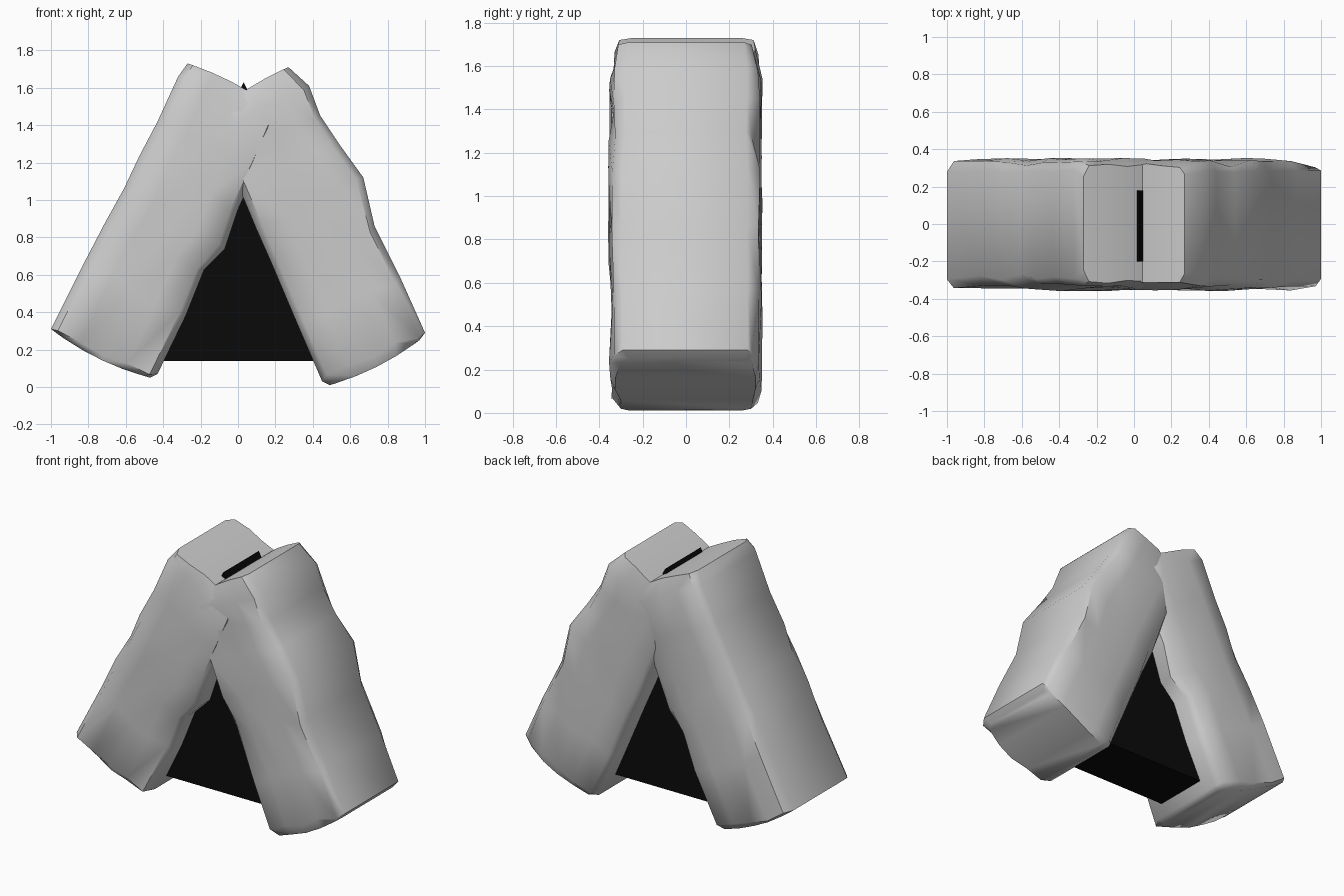
import bpy, bmesh, math, random
from mathutils import Vector

if "Cube" in bpy.data.objects:
    bpy.data.objects.remove(bpy.data.objects["Cube"])
random.seed(7)


def flat_material(name, value):
    mat = bpy.data.materials.new(name)
    mat.use_nodes = True
    colour = (value, value, value, 1)
    mat.diffuse_color = colour
    bsdf = mat.node_tree.nodes["Principled BSDF"]
    bsdf.inputs["Base Color"].default_value = colour
    bsdf.inputs["Roughness"].default_value = 0.9
    return mat


stone = flat_material("stone grey", 0.6)
dark = flat_material("tent black", 0.003)


def add_object(name, bm, mat):
    bmesh.ops.recalc_face_normals(bm, faces=bm.faces)
    mesh = bpy.data.meshes.new(name)
    bm.to_mesh(mesh)
    bm.free()
    mesh.materials.append(mat)
    obj = bpy.data.objects.new(name, mesh)
    bpy.context.collection.objects.link(obj)
    return obj


# Cross-section of a slab: fraction across its width, half depth
SECTION = [(0, .285), (.06, .335), (.28, .345), (.5, .345),
           (.72, .345), (.94, .335), (1, .285)]


def leaning_slab(name, stations):
    """Loft a chipped stone slab through (outer edge, inner edge) pairs."""
    bm = bmesh.new()
    n, last = len(SECTION), len(stations) - 1
    axis = Vector((stations[-1][0][0] - stations[0][0][0], 0,
                   stations[-1][0][1] - stations[0][0][1])).normalized()
    rings = []
    for i, (outer, inner) in enumerate(stations):
        a, b = Vector((outer[0], 0, outer[1])), Vector((inner[0], 0, inner[1]))
        is_end = i in (0, last)
        bulge = {0: -.025, last: .02}.get(i, 0)
        sides = []
        for side in (-1, 1):
            row = []
            for u, depth in SECTION:
                p = a.lerp(b, u) + axis * bulge * 4 * u * (1 - u)
                p.y = side * depth * (.91 if is_end else 1)
                # Rough, weathered surface, more worn on the front
                worn = .014 if side < 0 else .009
                p.y += random.uniform(-worn, worn)
                if not is_end and 0 < u < 1:
                    p += axis * random.uniform(-.025, .025)
                    if u in (.06, .94) and random.random() < .22:
                        p.y *= .93
                row.append(bm.verts.new(p))
            sides.append(row)
        rings.append(sides)
    for low, high in zip(rings, rings[1:]):
        loop_a, loop_b = (s[0] + s[1][::-1] for s in (low, high))
        for k in range(2 * n):
            m = (k + 1) % (2 * n)
            bm.faces.new((loop_a[k], loop_a[m], loop_b[m], loop_b[k]))
    for front, back in (rings[0], rings[-1]):
        for k in range(n - 1):
            bm.faces.new((front[k], front[k + 1], back[k + 1], back[k]))
    obj = add_object(name, bm, stone)
    bpy.ops.object.select_all(action="DESELECT")
    bpy.context.view_layer.objects.active = obj
    obj.select_set(True)
    bpy.ops.object.shade_smooth_by_angle(angle=math.radians(48))


# Two slabs leaning against each other
leaning_slab("right_slab", [
    ((-.96, .28), (-.47, .05)), ((-1, .31), (-.43, .07)),
    ((-.83, .65), (-.28, .38)), ((-.71, .88), (-.18, .63)),
    ((-.61, 1.06), (-.07, .74)), ((-.53, 1.23), (0, .95)),
    ((-.43, 1.42), (.1, 1.17)), ((-.32, 1.66), (.2, 1.4)),
    ((-.27, 1.73), (.18, 1.5))])
leaning_slab("left_slab", [
    ((.97, .25), (.49, .01)), ((1, .29), (.45, .03)),
    ((.87, .58), (.32, .33)), ((.73, .86), (.18, .66)),
    ((.67, 1.12), (.1, .84)), ((.54, 1.3), (0, 1.08)),
    ((.44, 1.45), (-.1, 1.3)), ((.38, 1.61), (-.15, 1.37)),
    ((.27, 1.71), (-.12, 1.46))])

# Dark triangular prism filling the gap between the slabs
bm = bmesh.new()
front, back = ([bm.verts.new((x, y, z)) for x, z in
                ((-.71, .14), (.76, .14), (.03, 1.63))] for y in (-.2, .18))
bm.faces.new(front)
bm.faces.new(back)
for k in range(3):
    m = (k + 1) % 3
    bm.faces.new((front[k], front[m], back[m], back[k]))
add_object("dark_core", bm, dark)
